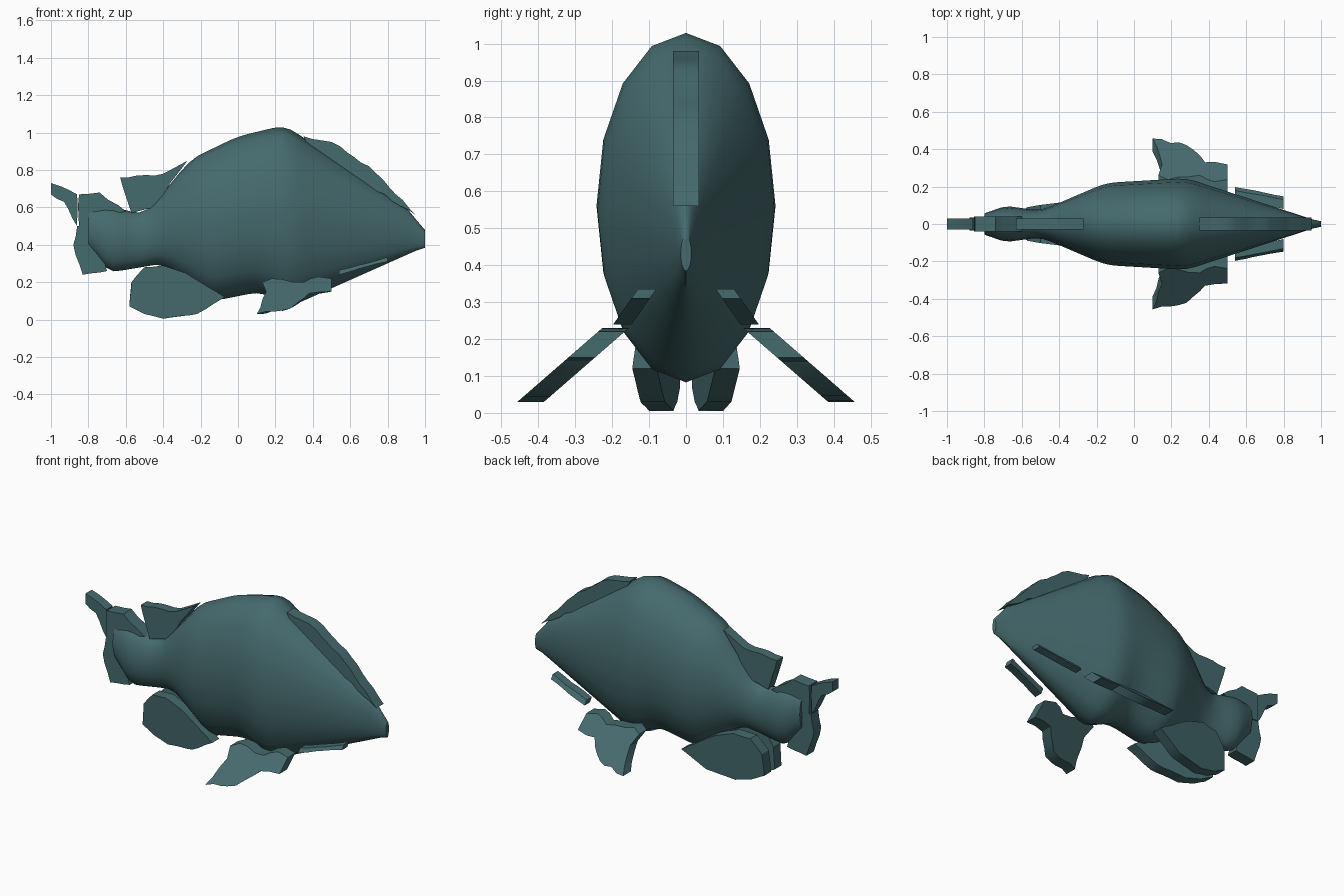
import bpy, bmesh, math, random
from mathutils import Vector

random.seed(4)
cube = bpy.data.objects.get("Cube")
if cube:
    bpy.data.objects.remove(cube, do_unlink=True)

COLOR = (0.06, 0.145, 0.155, 1)
teal = bpy.data.materials.new("dark teal")
teal.use_nodes = True
teal.diffuse_color = COLOR
shader = teal.node_tree.nodes["Principled BSDF"]
shader.inputs["Base Color"].default_value = COLOR


def finish(name, bm, angle):
    """Turn a bmesh into a shaded object in the fish colour."""
    bmesh.ops.recalc_face_normals(bm, faces=bm.faces)
    mesh = bpy.data.meshes.new(name)
    bm.to_mesh(mesh)
    bm.free()
    mesh.materials.append(teal)
    part = bpy.data.objects.new(name, mesh)
    bpy.context.collection.objects.link(part)
    bpy.ops.object.select_all(action="DESELECT")
    part.select_set(True)
    bpy.context.view_layer.objects.active = part
    bpy.ops.object.shade_smooth_by_angle(angle=math.radians(angle))


def bridge(bm, start, end):
    """Join two equal closed loops with quads."""
    for i in range(len(start)):
        bm.faces.new((start[i - 1], start[i], end[i], end[i - 1]))


def straight(line, x):
    """Height of a broken line at x."""
    for (left, low), (right, high) in zip(line, line[1:]):
        if x <= right:
            blend = max(0, (x - left) / (right - left))
            return low + blend * (high - low)
    return line[-1][1]


def softened(line, x, reach=0.04):
    """Broken line with its corners rounded by averaging."""
    return sum(straight(line, x + step * reach) for step in (-1, 0, 1)) / 3


def build_body(back, belly, flank, stations=40, sides=16):
    """Elliptical rings that follow the back, belly and flank lines."""
    bm = bmesh.new()
    tail, mouth = back[0][0], back[-1][0]
    rings = []
    for station in range(stations + 1):
        x = tail + (mouth - tail) * station / stations
        top, bottom, half = (softened(line, x) for line in (back, belly, flank))
        middle, tall = (top + bottom) / 2, (top - bottom) / 2
        turns = [math.tau * side / sides for side in range(sides)]
        rings.append([bm.verts.new((x, half * math.sin(turn), middle + tall * math.cos(turn)))
                      for turn in turns])
    for ring, following in zip(rings, rings[1:]):
        bridge(bm, ring, following)
    bm.faces.new(rings[0])
    bm.faces.new(rings[-1])
    finish("body", bm, 50)


def ragged(corners, rough, spacing=0.05):
    """Split the outline into short edges and shift the new points a little."""
    points = []
    for index, corner in enumerate(corners):
        start, end = Vector(corners[index - 1]), Vector(corner)
        pieces = max(1, round((end - start).length / spacing))
        for piece in range(1, pieces):
            shift = Vector((random.uniform(-rough, rough), random.uniform(-rough, rough)))
            points.append(start.lerp(end, piece / pieces) + shift)
        points.append(end)
    return points


def middle_plane(x, z):
    return 0


def build_fin(name, corners, half_thick, lean=middle_plane, side=1, rough=0.006):
    """Side outline with thickness across the fish; lean places it sideways."""
    bm = bmesh.new()
    outline = ragged(corners, rough)
    inner, outer = ([bm.verts.new((x, side * (lean(x, z) + offset), z)) for x, z in outline]
                    for offset in (-half_thick, half_thick))
    bridge(bm, inner, outer)
    caps = [bm.faces.new(inner), bm.faces.new(outer)]
    bmesh.ops.triangulate(bm, faces=caps)
    finish(name, bm, 30)


# Body
build_body(
    back=[(-0.8, 0.6), (-0.7, 0.61), (-0.5, 0.56), (-0.25, 0.86), (0, 0.98),
          (0.25, 1.04), (0.4, 0.94), (0.95, 0.56), (1, 0.45)],
    belly=[(-0.8, 0.4), (-0.7, 0.25), (-0.4, 0.3), (-0.13, 0.1), (0.12, 0.15),
           (0.28, 0.07), (1, 0.39)],
    flank=[(-0.8, 0.05), (-0.7, 0.1), (-0.5, 0.07), (-0.15, 0.22), (0.28, 0.245),
           (1, 0.01)])

# Fins along the back
build_fin("front_dorsal_fin",
          [(0.35, 0.98), (0.5, 0.95), (0.7, 0.82), (0.95, 0.56), (0.4, 0.9)], 0.035)
build_fin("rear_dorsal_fin",
          [(-0.57, 0.57), (-0.63, 0.76), (-0.4, 0.78), (-0.27, 0.85), (-0.45, 0.6)], 0.03)

# Broken tail fin
build_fin("tail_tip",
          [(-1, 0.67), (-1, 0.73), (-0.86, 0.67), (-0.86, 0.5), (-0.93, 0.63)], 0.03)
build_fin("upper_tail_fin",
          [(-0.85, 0.67), (-0.74, 0.68), (-0.6, 0.58), (-0.72, 0.56), (-0.8, 0.5),
           (-0.85, 0.5)], 0.04)
build_fin("lower_tail_fin",
          [(-0.86, 0.5), (-0.88, 0.4), (-0.83, 0.24), (-0.7, 0.26), (-0.8, 0.5)], 0.035)


# Sideways placement of the paired fins
def belly_lean(x, z):
    return 0.115 + 0.12 * x + 0.05 * z


def pectoral_lean(x, z):
    return 0.455 - 1.15 * z


def cheek_lean(x, z):
    return 0.34 - 0.7 * z


# Paired fins
for label, side in (("left", 1), ("right", -1)):
    build_fin(label + "_belly_fin",
              [(-0.58, 0.07), (-0.57, 0.2), (-0.5, 0.28), (-0.4, 0.29), (-0.28, 0.25),
               (-0.07, 0.12), (-0.22, 0.03), (-0.4, 0.005), (-0.5, 0.03)],
              0.033, belly_lean, side, rough=0.002)
    build_fin(label + "_pectoral_fin",
              [(0.1, 0.03), (0.15, 0.15), (0.13, 0.2), (0.18, 0.22), (0.35, 0.2),
               (0.43, 0.23), (0.5, 0.22), (0.5, 0.15), (0.38, 0.14), (0.28, 0.06)],
              0.036, pectoral_lean, side)
    build_fin(label + "_cheek_strip",
              [(0.54, 0.24), (0.54, 0.265), (0.8, 0.335), (0.8, 0.31)],
              0.025, cheek_lean, side, rough=0.004)
